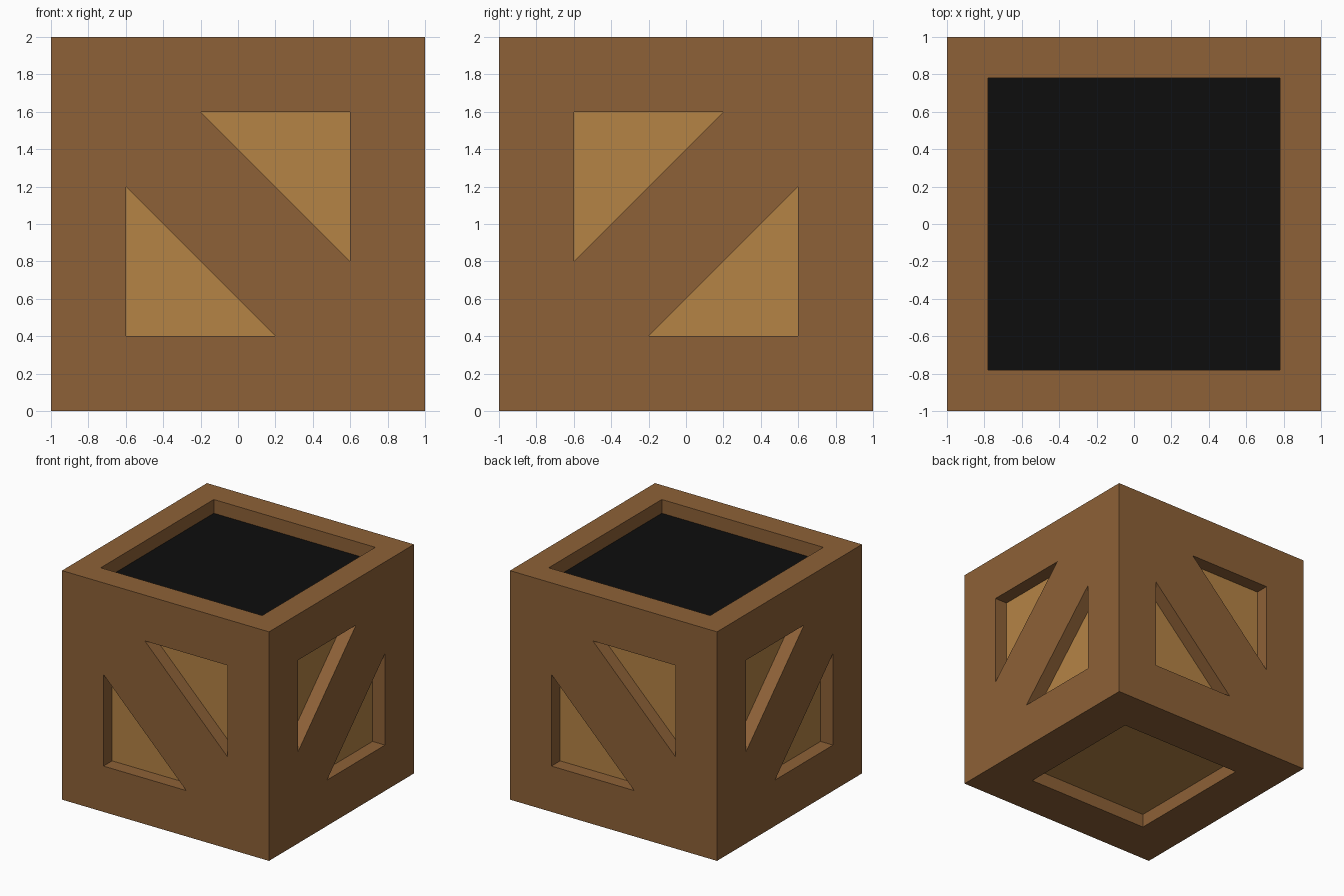
import bpy, bmesh, math
from mathutils import Matrix, Vector

if "Cube" in bpy.data.objects:
    bpy.data.objects.remove(bpy.data.objects["Cube"])

DEPTH = 0.12


def srgb_material(name, rgb):
    m = bpy.data.materials.new(name)
    lin = [((c / 255 + 0.055) / 1.055) ** 2.4 if c > 10 else c / 255 / 12.92 for c in rgb]
    m.diffuse_color = (*lin, 1)
    m.use_nodes = True
    m.node_tree.nodes["Principled BSDF"].inputs["Base Color"].default_value = m.diffuse_color
    return m


def make_object(name, bm):
    mesh = bpy.data.meshes.new(name)
    bmesh.ops.recalc_face_normals(bm, faces=bm.faces)
    bm.to_mesh(mesh)
    bm.free()
    ob = bpy.data.objects.new(name, mesh)
    bpy.context.scene.collection.objects.link(ob)
    return ob


def add_pocket(bm, outline, matrix):
    """Prism cutting DEPTH into the face that matrix turns outward (-y locally)."""
    verts = [bm.verts.new(matrix @ Vector((x, -1 + DEPTH, z))) for x, z in outline]
    face = bm.faces.new(verts)
    out = bmesh.ops.extrude_face_region(bm, geom=[face])
    moved = [v for v in out["geom"] if isinstance(v, bmesh.types.BMVert)]
    bmesh.ops.translate(bm, verts=moved, vec=matrix.to_3x3() @ Vector((0, -0.2, 0)))


def square(r):
    return [(-r, -r), (r, -r), (r, r), (-r, r)]


# Pocket cutters: two triangles per side beside a diagonal brace
tri = [(-0.6, 0.2), (-0.6, -0.6), (0.2, -0.6)]
bm = bmesh.new()
centre = Matrix.Translation((0, 0, 1))
for i in range(4):
    turn = centre @ Matrix.Rotation(i * math.pi / 2, 4, 'Z')
    m = -1 if i % 2 else 1          # brace leans the other way on left and right
    for s in (1, -1):
        add_pocket(bm, [(x * s * m, z * s) for x, z in tri], turn)
# Square openings in top and bottom
add_pocket(bm, square(0.78), centre @ Matrix.Rotation(-math.pi / 2, 4, 'X'))
add_pocket(bm, square(0.6), centre @ Matrix.Rotation(math.pi / 2, 4, 'X'))
cutter = make_object("pocket_cutter", bm)
cutter.hide_render = True

# Crate body
bm = bmesh.new()
bmesh.ops.create_cube(bm, size=2, matrix=centre)
crate = make_object("crate", bm)
mod = crate.modifiers.new("pockets", 'BOOLEAN')
mod.operation = 'DIFFERENCE'
mod.solver = 'EXACT'
mod.object = cutter
bpy.context.view_layer.update()
cut = bpy.data.meshes.new_from_object(crate.evaluated_get(bpy.context.evaluated_depsgraph_get()))
crate.modifiers.clear()
crate.data = cut
bpy.data.objects.remove(cutter)

# Colours: frame brown, recessed panels tan, top recess black
cut.materials.clear()
for name, rgb in (("brown_frame", (141, 97, 55)), ("tan_panel", (181, 131, 69)),
                  ("black_inside", (13, 13, 13))):
    cut.materials.append(srgb_material(name, rgb))
for p in cut.polygons:
    dist = (p.center - Vector((0, 0, 1))).dot(p.normal)
    recessed = abs(dist - (1 - DEPTH)) < 0.01
    p.material_index = (2 if p.normal.z > 0.9 else 1) if recessed else 0
    p.use_smooth = False
